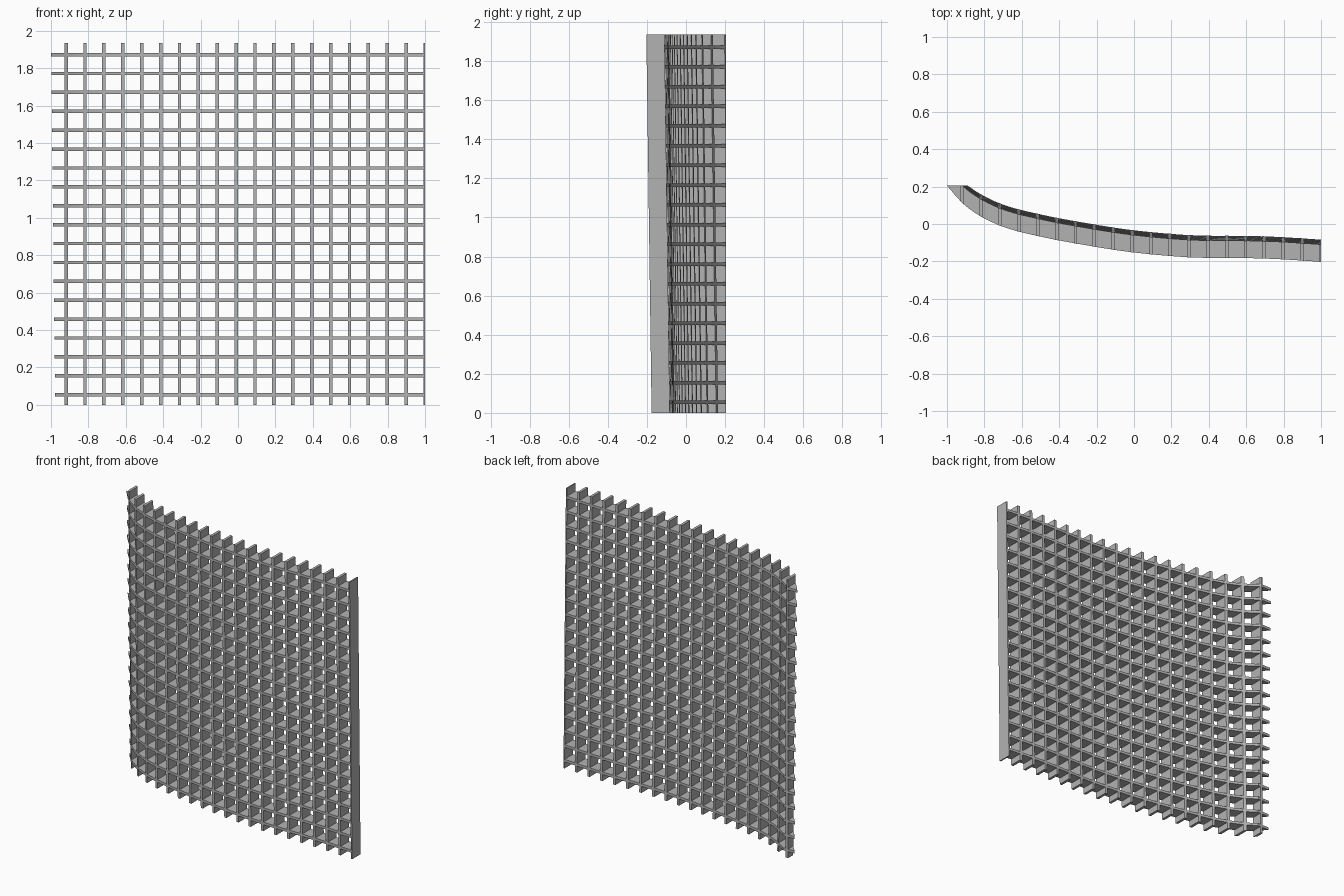
import bpy, bmesh

cube = bpy.data.objects.get("Cube")
if cube:
    bpy.data.objects.remove(cube, do_unlink=True)

HEIGHT, DEPTH, THICK, LEAN, BACK = 1.935, 0.093, 0.018, 0.027, 0.205

# Front edge of the panel at its top, as (x, y)
PROFILE = [(-1.1, 0.34), (-1.0, 0.205), (-0.89, 0.087), (-0.72, -0.008),
           (-0.5, -0.068), (-0.21, -0.122), (0.0, -0.153), (0.25, -0.176),
           (0.4, -0.182), (0.6, -0.183), (0.78, -0.189), (1.0, -0.203)]

grey = bpy.data.materials.new("Panel grey")
grey.use_nodes = True
colour = (0.45, 0.45, 0.45, 1)
grey.diffuse_color = colour
grey.node_tree.nodes["Principled BSDF"].inputs["Base Color"].default_value = colour


def slope(i):
    a, b = PROFILE[max(i - 1, 0)], PROFILE[min(i + 1, len(PROFILE) - 1)]
    return (b[1] - a[1]) / (b[0] - a[0])


def front_y(x, z):
    """Smooth front edge at x, leaning back toward the bottom."""
    i = max(k for k in range(len(PROFILE) - 1) if k == 0 or PROFILE[k][0] <= x)
    (x0, y0), (x1, y1) = PROFILE[i], PROFILE[i + 1]
    w = x1 - x0
    t = (x - x0) / w
    y = (y0 * (1 + 2 * t) * (1 - t) ** 2 + slope(i) * w * t * (1 - t) ** 2
         + y1 * t * t * (3 - 2 * t) + slope(i + 1) * w * t * t * (t - 1))
    return y + LEAN * (1 - z / HEIGHT)


def strip(name, xs, z0, z1):
    """Solid strip following the curve through xs, trimmed at the back plane."""
    bm = bmesh.new()
    rings = []
    for x in xs:
        ring = [(front_y(x, z0), z0), (front_y(x, z0) + DEPTH, z0),
                (front_y(x, z1) + DEPTH, z1), (front_y(x, z1), z1)]
        rings.append([bm.verts.new((x, y, z)) for y, z in ring])
    for a, b in zip(rings, rings[1:]):
        for k in range(4):
            j = (k + 1) % 4
            bm.faces.new((a[k], a[j], b[j], b[k]))
    bm.faces.new(rings[0])
    bm.faces.new(rings[-1])
    cut = bmesh.ops.bisect_plane(bm, geom=bm.verts[:] + bm.edges[:] + bm.faces[:],
                                 plane_co=(0, BACK, 0), plane_no=(0, 1, 0), clear_outer=True)
    edges = [e for e in cut["geom_cut"] if isinstance(e, bmesh.types.BMEdge)]
    if edges:
        bmesh.ops.holes_fill(bm, edges=edges)
    bmesh.ops.recalc_face_normals(bm, faces=bm.faces[:])
    mesh = bpy.data.meshes.new(name)
    bm.to_mesh(mesh)
    bm.free()
    mesh.materials.append(grey)
    obj = bpy.data.objects.new(name, mesh)
    bpy.context.collection.objects.link(obj)


# Upright slats, the last one trimmed at the panel edge
for i in range(20):
    x = -0.919 + i * 0.101
    strip(f"upright_slat_{i + 1}", (x - THICK / 2, min(x + THICK / 2, 1.0)), 0, HEIGHT)

# Curved horizontal shelves
steps = [-1.09 + 2.085 * k / 60 for k in range(61)]
for i in range(19):
    z = 0.054 + i * 0.101
    strip(f"horizontal_shelf_{i + 1}", steps, z - THICK / 2, z + THICK / 2)
